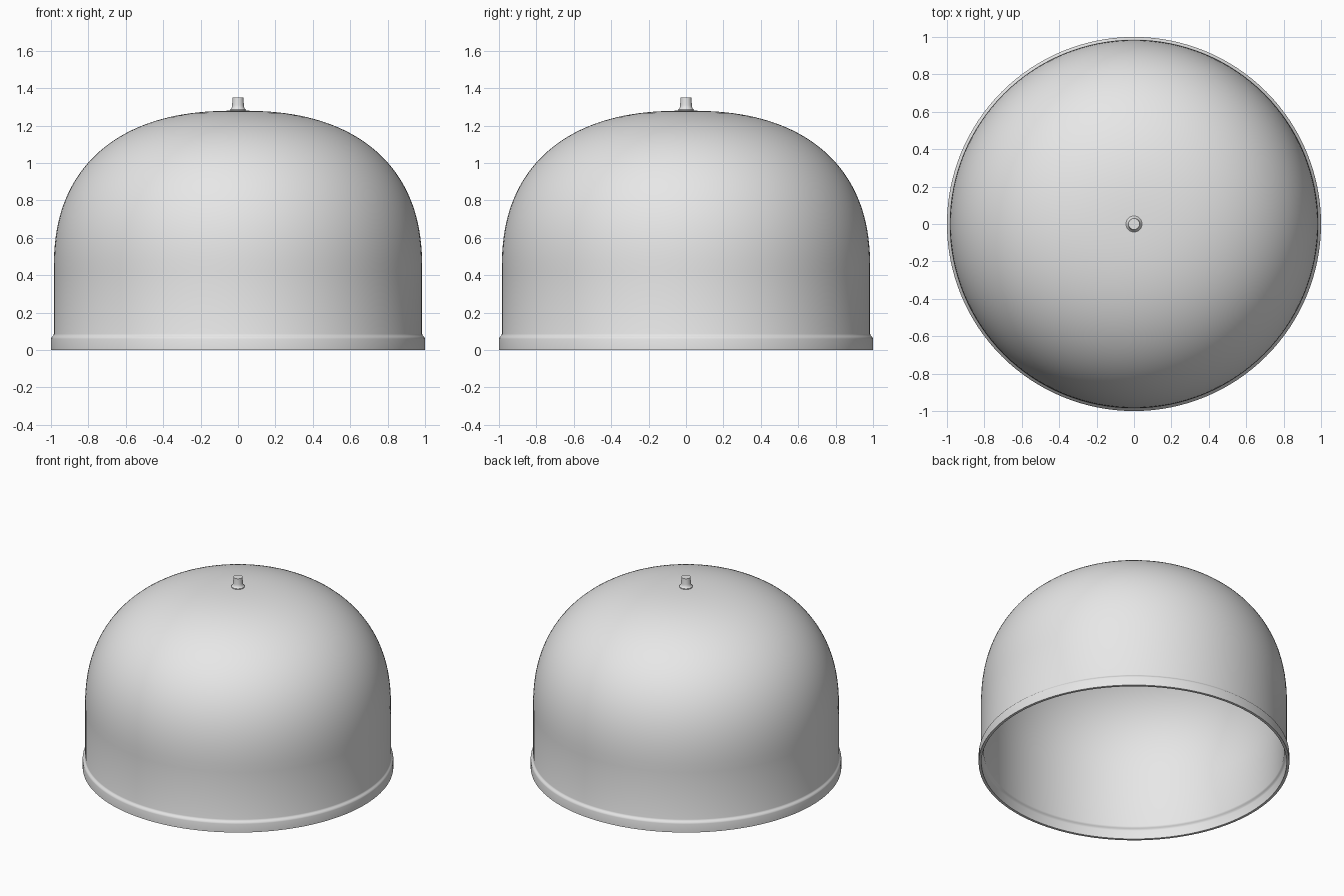
import bpy
import bmesh
import math

cube = bpy.data.objects.get("Cube")
if cube:
    bpy.data.objects.remove(cube, do_unlink=True)

grey = bpy.data.materials.new("plain_grey")
grey.use_nodes = True
grey.diffuse_color = (0.8, 0.8, 0.8, 1)
grey.node_tree.nodes["Principled BSDF"].inputs["Base Color"].default_value = (0.8, 0.8, 0.8, 1)


def lathe(name, profile, steps):
    """Spin a list of (radius, height) points around the z axis."""
    bm = bmesh.new()
    verts = [bm.verts.new((r, 0, z)) for r, z in profile]
    edges = [bm.edges.new(pair) for pair in zip(verts, verts[1:])]
    bmesh.ops.spin(bm, geom=verts + edges, cent=(0, 0, 0), axis=(0, 0, 1),
                   angle=math.tau, steps=steps)
    bmesh.ops.remove_doubles(bm, verts=bm.verts, dist=1e-5)
    bmesh.ops.recalc_face_normals(bm, faces=bm.faces)
    mesh = bpy.data.meshes.new(name)
    bm.to_mesh(mesh)
    bm.free()
    mesh.materials.append(grey)
    obj = bpy.data.objects.new(name, mesh)
    bpy.context.collection.objects.link(obj)
    bpy.ops.object.select_all(action='DESELECT')
    obj.select_set(True)
    bpy.context.view_layer.objects.active = obj
    bpy.ops.object.shade_smooth_by_angle(angle=math.radians(35))
    return obj


def dome_curve(radius, height, base=0.42, power=2.4, count=40):
    """Quarter superellipse from the straight wall up to the apex."""
    points = []
    for i in range(count):
        t = math.pi / 2 * i / count
        points.append((radius * math.cos(t) ** (2 / power),
                       base + height * math.sin(t) ** (2 / power)))
    return points + [(0, base + height)]


# Thin shell: flared rim, soft step, straight wall, dome, then back down inside
rim_step = [(1.0, 0), (1.0, 0.06), (0.998, 0.067), (0.992, 0.074),
            (0.987, 0.079), (0.985, 0.086)]
outer = rim_step + dome_curve(0.985, 0.86)
inner = [(r - 0.018, z) for r, z in rim_step] + dome_curve(0.967, 0.842)
lathe("dome_shade", outer + inner[::-1] + [outer[0]], 128)

# Small stem with a flared foot on the apex
lathe("top_stem", [(0, 1.27), (0.043, 1.27), (0.043, 1.285), (0.037, 1.291),
                   (0.033, 1.298), (0.031, 1.31), (0.03, 1.35), (0, 1.35)], 32)
